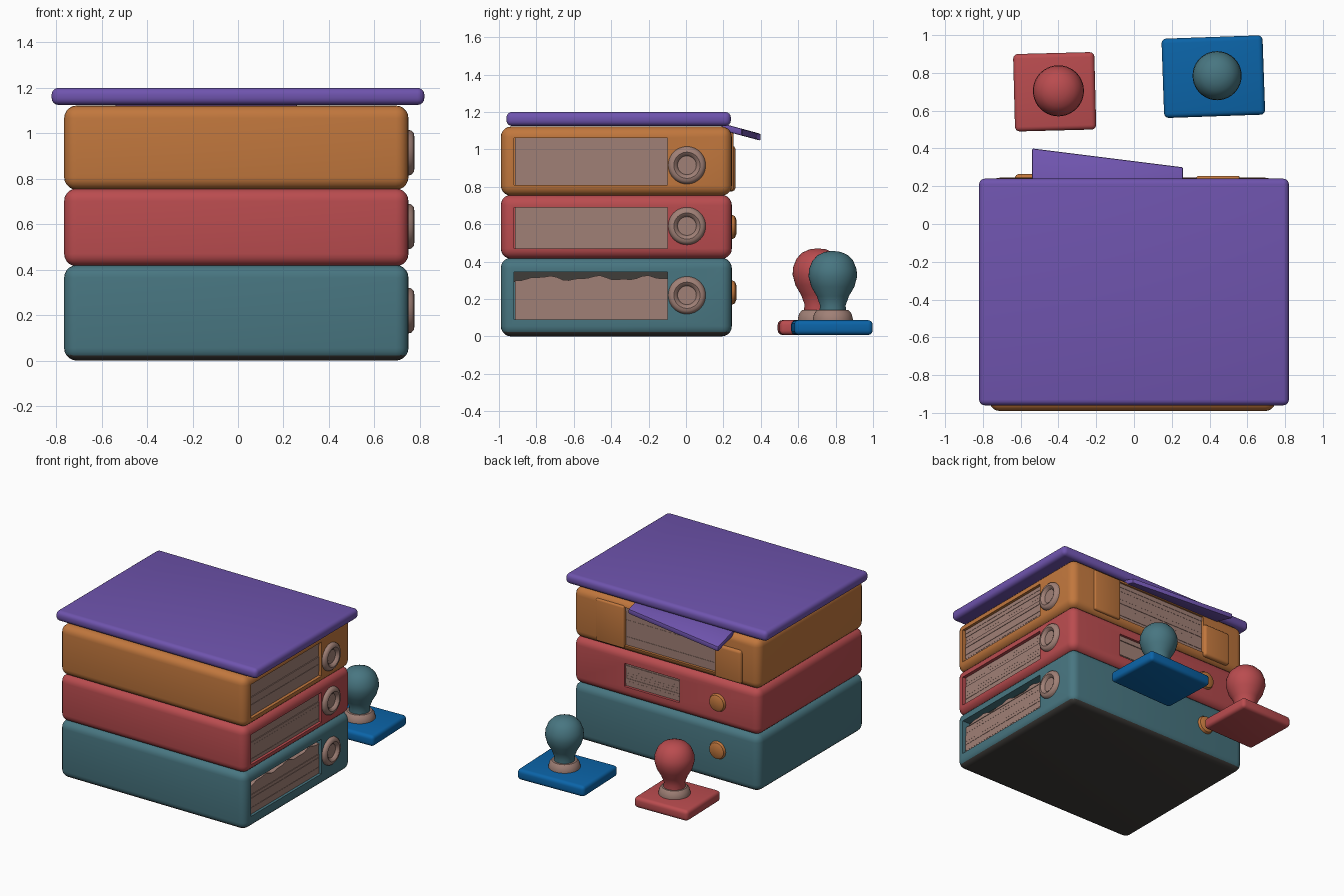
import bpy, bmesh, math, random
from mathutils import Matrix, Vector

if "Cube" in bpy.data.objects:
    bpy.data.objects.remove(bpy.data.objects["Cube"])

random.seed(4)


def material(name, hex_colour):
    m = bpy.data.materials.new(name)
    c = [int(hex_colour[i:i + 2], 16) / 255 for i in (0, 2, 4)]
    lin = [v / 12.92 if v <= 0.04045 else ((v + 0.055) / 1.055) ** 2.4 for v in c]
    m.diffuse_color = (*lin, 1)
    m.use_nodes = True
    m.node_tree.nodes["Principled BSDF"].inputs["Base Color"].default_value = m.diffuse_color
    return m


PURPLE = material("purple", "6F54AE")
ORANGE = material("orange", "C1773D")
RED = material("red", "BA4C4F")
TEAL = material("teal", "487681")
BLUE = material("blue", "0B64A8")
PAPER = material("paper_brown", "A08076")
DARK = material("dark_grey", "403D3A")


def finish(name, bm, mat):
    bmesh.ops.recalc_face_normals(bm, faces=bm.faces[:])
    me = bpy.data.meshes.new(name)
    bm.to_mesh(me)
    bm.free()
    me.materials.append(mat)
    ob = bpy.data.objects.new(name, me)
    bpy.context.collection.objects.link(ob)
    return smooth(ob)


def smooth(ob):
    bpy.ops.object.select_all(action='DESELECT')
    ob.select_set(True)
    bpy.context.view_layer.objects.active = ob
    bpy.ops.object.shade_smooth_by_angle(angle=math.radians(35))
    return ob


def box(name, lo, hi, mat, bevel=0.0, segments=4, edit=None, rot=0.0):
    bm = bmesh.new()
    bmesh.ops.create_cube(bm, size=1)
    lo, hi = Vector(lo), Vector(hi)
    mid = (lo + hi) / 2
    for v in bm.verts:
        v.co = Vector(a * b for a, b in zip(v.co, hi - lo)) + mid
        if edit:
            v.co = edit(v.co)
    if bevel:
        bmesh.ops.bevel(bm, geom=bm.edges[:], offset=bevel, segments=segments,
                        profile=0.5, affect='EDGES', clamp_overlap=True)
    bmesh.ops.rotate(bm, verts=bm.verts[:], cent=mid, matrix=Matrix.Rotation(rot, 3, 'Z'))
    return finish(name, bm, mat)


def spun(name, profile, mat, centre, axis='Z', steps=40):
    """Turn a (radius, height) profile around an axis."""
    bm = bmesh.new()
    vs = [bm.verts.new((r, 0, h)) for r, h in profile]
    es = [bm.edges.new(p) for p in zip(vs, vs[1:])]
    bmesh.ops.spin(bm, geom=vs + es, cent=(0, 0, 0), axis=(0, 0, 1),
                   angle=math.tau, steps=steps)
    bmesh.ops.remove_doubles(bm, verts=bm.verts[:], dist=0.0001)
    turn = {'Z': Matrix(), 'X': Matrix.Rotation(math.pi / 2, 4, 'Y'),
            'Y': Matrix.Rotation(-math.pi / 2, 4, 'X')}[axis]
    bm.transform(Matrix.Translation(centre) @ turn)
    return finish(name, bm, mat)


def cut(ob, lo, hi):
    """Cut a box-shaped window out of an object."""
    cutter = box("cutter", lo, hi, ob.data.materials[0])
    cutter.hide_render = True
    mod = ob.modifiers.new("window", 'BOOLEAN')
    mod.object, mod.operation, mod.solver = cutter, 'DIFFERENCE', 'EXACT'
    bpy.context.view_layer.update()
    new = bpy.data.meshes.new_from_object(ob.evaluated_get(bpy.context.evaluated_depsgraph_get()))
    ob.modifiers.clear()
    ob.data = new
    bpy.data.objects.remove(cutter)
    smooth(ob)


def pages(name, lo, hi, axis, count=9):
    """Stack of sheets with slightly uneven fronts."""
    step = (hi[2] - lo[2]) / count
    for i in range(count):
        top = list(hi)
        top[axis] -= random.uniform(0, 0.008)
        top[2] = lo[2] + step * (i + 1)
        box(f"{name}_{i + 1}", (lo[0], lo[1], lo[2] + step * i), top, PAPER)


# Three binders: name, colour, bottom, top, side window z range, ring z
BINDERS = [("bottom_binder", TEAL, 0.0, 0.42, 0.09, 0.345, 0.22),
           ("middle_binder", RED, 0.415, 0.757, 0.47, 0.69, 0.59),
           ("top_binder", ORANGE, 0.752, 1.122, 0.81, 1.06, 0.915)]
BACK_WINDOWS = {"middle_binder": (-0.12, 0.33, 0.50, 0.67),
                "top_binder": (-0.41, 0.33, 0.80, 1.08)}
for name, mat, z0, z1, w0, w1, ring_z in BINDERS:
    body = box(name, (-0.765, -0.99, z0), (0.75, 0.245, z1), mat, 0.055, 5)
    cut(body, (0.67, -0.92, w0), (0.85, -0.10, w1))
    page_top = w1 - 0.045 if mat == TEAL else w1
    pages(name + "_side_page", (0.66, -0.915, w0), (0.732, -0.10, page_top), 0)
    if name in BACK_WINDOWS:
        x0, x1, b0, b1 = BACK_WINDOWS[name]
        cut(body, (x0, 0.17, b0), (x1, 0.35, b1))
        pages(name + "_back_page", (x0, 0.16, b0), (x1, 0.232, b1), 1)
    # finger ring with a sunken middle
    ring = [(0.0, 0.006), (0.05, 0.006), (0.056, 0.018), (0.07, 0.027),
            (0.085, 0.025), (0.097, 0.014), (0.102, -0.005)]
    spun(name + "_finger_ring", ring, PAPER, (0.749, 0.005, ring_z), 'X')

# Dark underside of the bottom binder
base = bpy.data.objects["bottom_binder"].data
base.materials.append(DARK)
for p in base.polygons:
    if p.normal.z < -0.6 and p.center.z < 0.05:
        p.material_index = 1

# Dark inside and uneven top sheet of the bottom binder
box("bottom_binder_inside", (0.665, -0.92, 0.29), (0.69, -0.10, 0.345), DARK)
bm = bmesh.new()
ys = [-0.89 + 0.79 * i / 24 for i in range(25)]
wave = [(y, 0.312 + 0.010 * math.sin(y * 23) + 0.005 * math.sin(y * 51)) for y in ys]
outline = [(ys[0], 0.295)] + wave + [(ys[-1], 0.295)]
face = bm.faces.new([bm.verts.new((0.675, y, z)) for y, z in outline])
ext = bmesh.ops.extrude_face_region(bm, geom=[face])
bmesh.ops.translate(bm, vec=(0.055, 0, 0),
                    verts=[g for g in ext['geom'] if isinstance(g, bmesh.types.BMVert)])
finish("bottom_binder_uneven_sheet", bm, PAPER)

# Back buttons, clasp and raised panel
button = [(0.0, 0.027), (0.04, 0.025), (0.058, 0.017), (0.066, 0.0), (0.066, -0.01)]
for name, z in (("bottom_button", 0.235), ("middle_button", 0.585)):
    spun(name, button, ORANGE, (-0.43, 0.244, z), 'Y')
box("top_binder_clasp", (-0.63, 0.19, 0.775), (-0.41, 0.264, 1.02), ORANGE, 0.02)
box("top_binder_back_panel", (0.33, 0.2, 0.78), (0.56, 0.255, 1.09), ORANGE, 0.012, 3)

# Purple cover and the bent sheet sticking out behind it
box("cover_board", (-0.82, -0.96, 1.125), (0.82, 0.24, 1.2), PURPLE, 0.03, 4)


def bend(co):
    if co.y > 0.3:
        co.y = 0.40 if co.x < 0 else 0.30
    co.z -= (co.y - 0.2) * 0.27
    return co


box("loose_sheet", (-0.54, 0.19, 1.10), (0.26, 0.4, 1.137), PURPLE, 0.008, 2, edit=bend)

# Two hand stamps behind the stack
HANDLE = [(0.0, 0.11), (0.075, 0.11), (0.068, 0.165), (0.086, 0.215), (0.115, 0.265),
          (0.13, 0.32), (0.127, 0.36), (0.109, 0.405), (0.08, 0.435), (0.042, 0.452), (0.0, 0.457)]
COLLAR = [(0.0, 0.07), (0.107, 0.07), (0.107, 0.095), (0.1, 0.122), (0.085, 0.14), (0.0, 0.142)]
for name, mat, knob, x, y, w, d, kx, ky, s, rot in (
        ("left_stamp", RED, RED, -0.42, 0.70, 0.43, 0.41, -0.40, 0.705, 1.04, 1.5),
        ("right_stamp", BLUE, TEAL, 0.42, 0.78, 0.535, 0.42, 0.44, 0.785, 1.0, 2.0)):
    box(name + "_base", (x - w / 2, y - d / 2, 0.008), (x + w / 2, y + d / 2, 0.087),
        mat, 0.025, 4, rot=math.radians(rot))
    spun(name + "_collar", COLLAR, PAPER, (kx, ky, 0))
    spun(name + "_handle", [(r * s, h * (s - 0.01 * (s > 1))) for r, h in HANDLE], knob, (kx, ky, 0))
